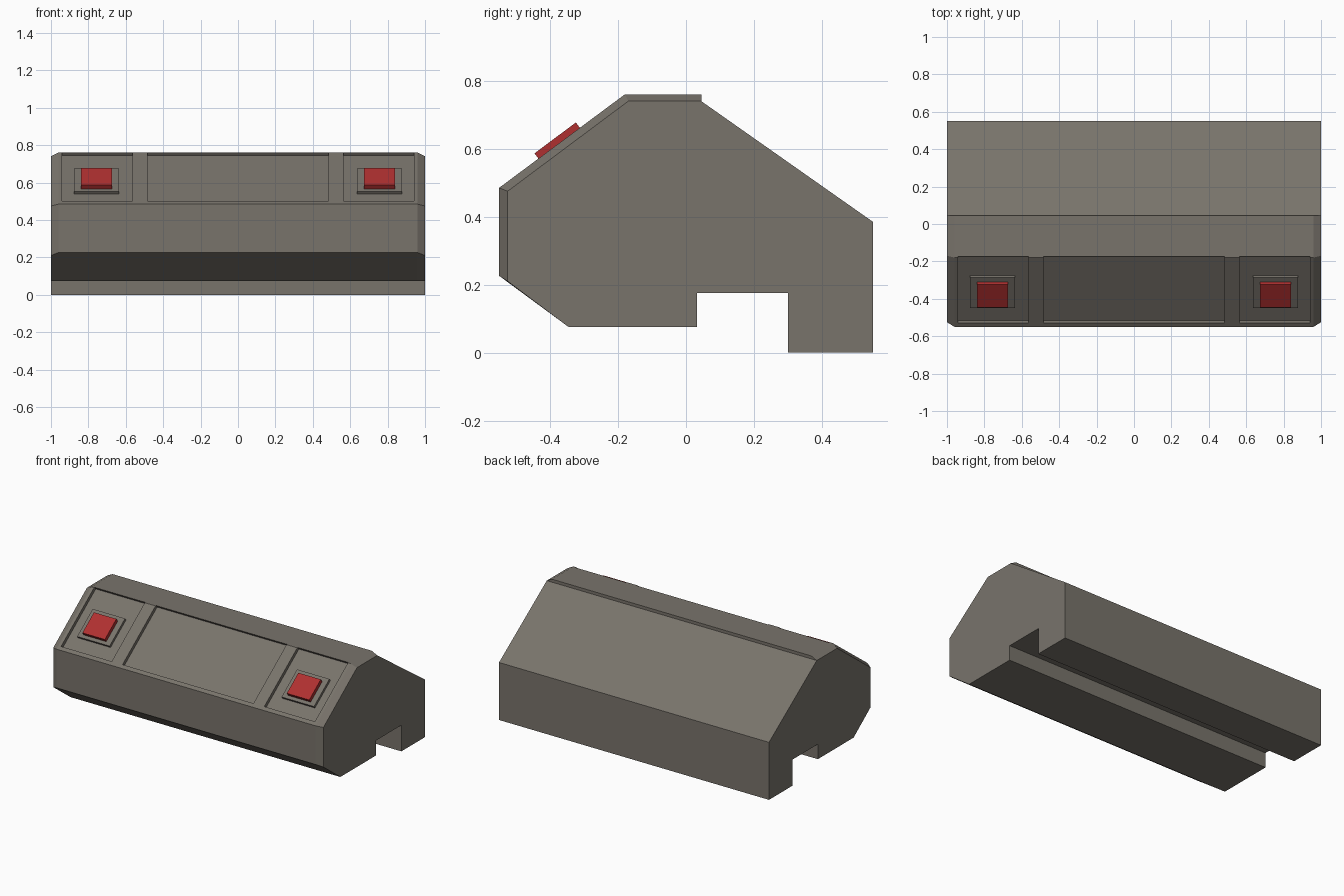
import bpy, bmesh
from mathutils import Vector, Matrix

if "Cube" in bpy.data.objects:
    bpy.data.objects.remove(bpy.data.objects["Cube"])


def make_material(name, colour):
    m = bpy.data.materials.new(name)
    m.diffuse_color = (*colour, 1)
    m.use_nodes = True
    m.node_tree.nodes["Principled BSDF"].inputs["Base Color"].default_value = m.diffuse_color
    return m


casing_mat = make_material("warm grey", (0.19, 0.173, 0.148))
red_mat = make_material("button red", (0.43, 0.03, 0.03))


def add_object(name, bm, mat):
    bmesh.ops.recalc_face_normals(bm, faces=bm.faces)
    mesh = bpy.data.meshes.new(name)
    bm.to_mesh(mesh)
    bm.free()
    mesh.materials.append(mat)
    ob = bpy.data.objects.new(name, mesh)
    bpy.context.collection.objects.link(ob)
    return ob


# Sloped control panel frame: x across, s up the slope, n outward
origin = Vector((0, -0.525, 0.475))
up = Vector((0, 0.355, 0.265)).normalized()
out = Vector((1, 0, 0)).cross(up)
slope = Matrix((Vector((1, 0, 0)), up, out)).transposed().to_4x4()
slope.translation = origin


def slope_box(name, x, s, n, mat, bevel=0):
    """Box on the sloped panel, given (min, max) ranges in x, s and n."""
    bm = bmesh.new()
    bmesh.ops.create_cube(bm, size=1)
    for v in bm.verts:
        v.co = slope @ Vector([(r[0] + r[1]) / 2 + c * (r[1] - r[0])
                               for c, r in zip(v.co, (x, s, n))])
    return add_object(name, bm, mat)


# Casing: end profile lofted to a slightly proud middle profile (chamfered ends)
lower = [(-0.345, 0.075), (0.033, 0.075), (0.033, 0.175), (0.3, 0.175),
         (0.3, 0), (0.55, 0), (0.55, 0.385), (0.045, 0.74)]
end_profile = lower + [(0.045, 0.74), (-0.17, 0.74), (-0.525, 0.475), (-0.525, 0.21)]
mid_profile = lower + [(0.045, 0.76), (-0.18, 0.76), (-0.55, 0.485), (-0.55, 0.226)]

bm = bmesh.new()
rings = [[bm.verts.new((x, y, z)) for y, z in prof]
         for x, prof in ((-1, end_profile), (-0.96, mid_profile),
                         (0.96, mid_profile), (1, end_profile))]
for a, b in zip(rings, rings[1:]):
    for i in range(len(a)):
        j = (i + 1) % len(a)
        bm.faces.new((a[i], a[j], b[j], b[i]))
bm.faces.new(rings[0])
bm.faces.new(rings[-1])
bmesh.ops.remove_doubles(bm, verts=bm.verts, dist=1e-5)
casing = add_object("casing", bm, casing_mat)

# Three recessed panels cut into the slope
for x in ((-0.94, -0.565), (-0.485, 0.485), (0.565, 0.94)):
    cutter = slope_box("recess_cutter", x, (0.012, 0.452), (0, 0.1), casing_mat)
    cutter.hide_render = True
    mod = casing.modifiers.new("recess", 'BOOLEAN')
    mod.operation = 'DIFFERENCE'
    mod.solver = 'EXACT'
    mod.object = cutter
    bpy.context.view_layer.objects.active = casing
    bpy.ops.object.modifier_apply(modifier=mod.name)
    bpy.data.objects.remove(cutter)

# Button plates and red buttons on both outer panels
for side, cx in (("left", -0.757), ("right", 0.757)):
    slope_box(side + "_button_plate", (cx - 0.12, cx + 0.12), (0.108, 0.312),
              (-0.005, 0.017), casing_mat)
    slope_box(side + "_button", (cx - 0.083, cx + 0.083), (0.13, 0.282),
              (0.01, 0.042), red_mat)
